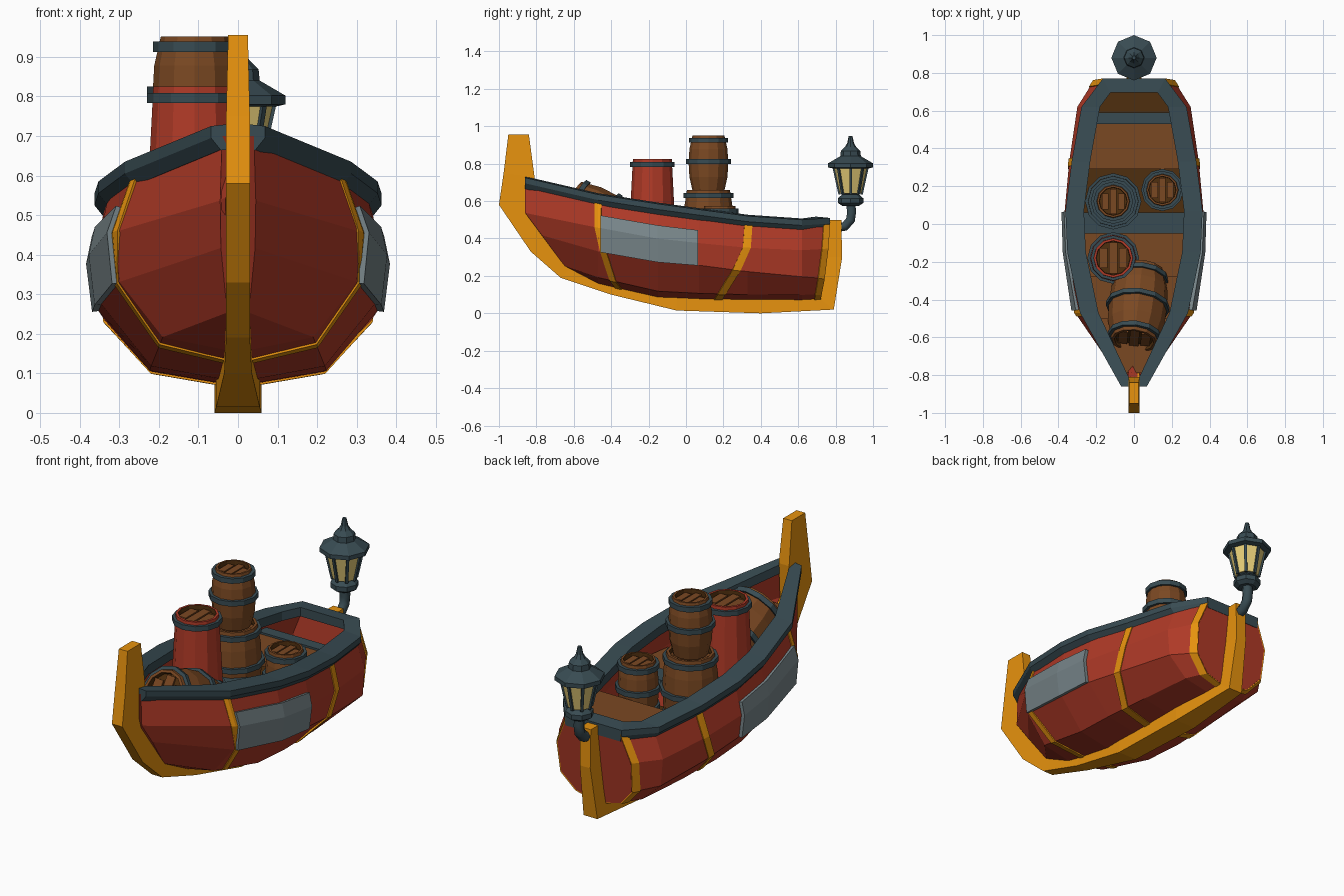
import bpy, bmesh, math
from mathutils import Vector, Matrix

cube = bpy.data.objects.get("Cube")
if cube:
    bpy.data.objects.remove(cube)


def material(name, code):
    """Flat material from an sRGB hex code."""
    rgb = [int(code[i:i + 2], 16) / 255 for i in (0, 2, 4)]
    lin = [c / 12.92 if c < 0.04 else ((c + 0.055) / 1.055) ** 2.4 for c in rgb]
    m = bpy.data.materials.new(name)
    m.use_nodes = True
    m.diffuse_color = (*lin, 1)
    m.node_tree.nodes["Principled BSDF"].inputs["Base Color"].default_value = (*lin, 1)
    return m


RED = material("red paint", "B03A27")
GOLD = material("gold trim", "E8930E")
SLATE = material("slate iron", "384B52")
STEEL = material("grey plate", "78868A")
WOOD = material("brown wood", "7A4822")
DARK = material("dark wood", "4E2E0E")
GLASS = material("lamp glass", "EED47C")


def grid(name, rows, mats, wrap=False, loop=False, caps=False, solid=0, offset=0, matrix=None, bands=None):
    """Skin rows of points; wrap closes each row, loop joins last row to first."""
    bm = bmesh.new()
    vs = [[bm.verts.new(p) for p in row] for row in rows]
    n, k = len(rows), len(rows[0])
    for i in range(n if loop else n - 1):
        a, b = vs[i], vs[(i + 1) % n]
        for j in range(k if wrap else k - 1):
            f = bm.faces.new((a[j], a[(j + 1) % k], b[(j + 1) % k], b[j]))
            if bands:
                f.material_index = bands[i]
    if caps:
        bm.faces.new(vs[0])
        bm.faces.new(vs[-1]).material_index = len(mats) - 1
    bmesh.ops.recalc_face_normals(bm, faces=bm.faces)
    me = bpy.data.meshes.new(name)
    bm.to_mesh(me)
    bm.free()
    for m in mats:
        me.materials.append(m)
    ob = bpy.data.objects.new(name, me)
    bpy.context.collection.objects.link(ob)
    if matrix:
        ob.matrix_world = matrix
    if solid:
        mod = ob.modifiers.new("thickness", "SOLIDIFY")
        mod.thickness, mod.offset, mod.use_even_offset = solid, offset, True


def flip(points):
    return [Vector((-p.x, p.y, p.z)) for p in points]


def mirrored(points):
    return points + flip(reversed(points))


# Hull stations: y, gunwale and widest half width, gunwale and keel height, chine fraction
STATIONS = [(-.86, .04, .045, .70, .22, .41), (-.47, .258, .312, .61, .16, .38),
            (-.15, .325, .36, .56, .085, .4), (.07, .335, .367, .53, .075, .4),
            (.33, .302, .343, .495, .07, .36), (.62, .25, .3, .475, .07, .31),
            (.77, .155, .212, .485, .075, .27)]
RAKE = {0: (0, 0, .09, .21, .26), 6: (0, -.01, -.03, -.045, -.05)}


def station_points(i):
    y, w, wide, top, keel, chine = STATIONS[i]
    section = ((w, 1), (wide, .66), (wide * .96, chine), (wide * .61, .07), (wide * .11, 0))
    return [Vector((x, y + dy, keel + (top - keel) * f))
            for (x, f), dy in zip(section, RAKE.get(i, (0,) * 5))]


HULL = [station_points(i) for i in range(len(STATIONS))]


def hull_at(level, y):
    """Point on the hull side at a fractional section level and a given y."""
    lo = min(int(level), 3)
    line = [s[lo].lerp(s[lo + 1], level - lo) for s in HULL]
    for a, b in zip(line, line[1:]):
        if y <= b.y:
            break
    return a.lerp(b, (y - a.y) / (b.y - a.y))


grid("hull", [mirrored(s) for s in HULL], [RED], caps=True, solid=.025, offset=-1)

# Gunwale rail, a closed loop with a bevelled underside
half = []
for i, (y, w, _, top, _, _) in enumerate(STATIONS):
    stern = i == len(STATIONS) - 1
    out, inn = w + (.01 if stern else .028), max(w - (.03 if stern else .07), .005)
    yi = y - .075 if stern else y
    half.append([Vector((w + .004, y, top - .035)), Vector((out, y, top - .005)),
                 Vector((out, y, top + .025)), Vector((inn, yi, top + .032)),
                 Vector((inn, yi, top - .015))])
grid("gunwale_rail", half + [flip(r) for r in reversed(half)], [SLATE], wrap=True, loop=True)


# Gold ribs wrapping the hull: y at each section level
def rib(name, ys, width):
    rows = [mirrored([hull_at(k, y + s * width / 2) for k, y in enumerate(ys)]) for s in (-1, 0, 1)]
    grid(name, rows, [GOLD], solid=.01)


rib("front_rib", (-.47, -.47, -.44, -.39, -.36), .035)
rib("middle_rib", (.335, .325, .27, .19, .17), .042)
rib("stern_rib", (.752, .742, .722, .707, .702), .034)

# Grey armour plates on both sides
for mirror, name in ((list, "left_plate"), (flip, "right_plate")):
    rows = [mirror([hull_at(k, y) for k in (.58, 1, 2)]) for y in (-.455, -.15, .065)]
    grid(name, rows, [STEEL], solid=.034)

# Stem, keel and sternpost as one timber: outer y z, inner y z, half width
TIMBER = [(-.95, .955, -.84, .955, .025), (-.975, .75, -.81, .73, .03), (-1, .58, -.82, .55, .03),
          (-.83, .33, -.71, .42, .03), (-.67, .19, -.58, .27, .03), (-.4, .1, -.38, .17, .035),
          (-.05, .015, -.05, .09, .055), (.4, 0, .4, .09, .06), (.79, .02, .7, .09, .04),
          (.835, .3, .74, .3, .03), (.83, .5, .75, .5, .03)]
grid("stem_and_keel", [[(-w, a, b), (w, a, b), (w, c, d), (-w, c, d)] for a, b, c, d, w in TIMBER],
     [GOLD], wrap=True, caps=True)


# Decks and beams fitted between the hull sides
def deck(name, ys, z, mat, thick=.03, level=1.5):
    rows = []
    for y in ys:
        x = hull_at(level, y).x - .03
        rows.append([(-x, y, z), (x, y, z), (x, y, z - thick), (-x, y, z - thick)])
    grid(name, rows, [mat], wrap=True, caps=True)


deck("bow_deck", (-.79, -.5), .53, WOOD, .02, .9)
deck("front_deck", (-.56, -.47, -.28), .41, WOOD)
deck("middle_deck", (-.28, -.15, -.05), .42, WOOD)
deck("cross_beam", (-.05, .06), .43, SLATE, .05)
deck("floor", (.05, .33, .62, .71), .29, DARK)
deck("bench", (.29, .33, .53), .41, WOOD)
deck("rear_beam", (.53, .59), .42, SLATE, .05)


# Turned parts
def lathe(name, prof, mats, segs=12, closed=False, matrix=None, bands=None):
    rows = [[(r * math.cos(t), r * math.sin(t), z)
             for t in (k * math.tau / segs for k in range(segs))] for r, z in prof]
    grid(name, rows, mats, wrap=True, loop=closed, caps=not closed, matrix=matrix, bands=bands)


def barrel(name, base, top, shape, hoops, mat=WOOD):
    """shape is (radius, height fraction); hoops are height fractions."""
    base, axis = Vector(base), Vector(top) - Vector(base)
    h = axis.length
    mw = Matrix.Translation(base) @ axis.to_track_quat('Z', 'Y').to_matrix().to_4x4()
    rt = shape[-1][0]
    prof = [(r, f * h) for r, f in shape] + [(rt * .88, h), (rt * .86, h - .025)]
    lathe(name, prof, [mat, DARK], matrix=mw, bands=[0] * len(shape) + [1])
    for n, f in enumerate(hoops):
        for (ra, fa), (rb, fb) in zip(shape, shape[1:]):
            if fa <= f <= fb:
                r = ra + (rb - ra) * (f - fa) / (fb - fa)
        z = f * h
        lathe(f"{name}_hoop_{n + 1}", [(r - .015, z - .013), (r + .014, z - .013),
                                       (r + .014, z + .013), (r - .015, z + .013)], [SLATE],
              closed=True, matrix=mw)
    # Lid boards
    for n, x in enumerate((-.5, 0, .5)):
        w, l = rt * .21, rt * (.78 if x == 0 else .5)
        rows = [[(x * rt - w, y, h - .018), (x * rt + w, y, h - .018)] for y in (-l, l)]
        grid(f"{name}_lid_board_{n + 1}", rows, [WOOD], solid=.008, matrix=mw)


def bulge(end, mid):
    return [(end, 0), (mid * .96, .25), (mid, .5), (mid * .96, .75), (end, 1)]


barrel("lower_barrel", (-.11, .12, .28), (-.11, .12, .66), bulge(.115, .135), (.15, .5, .92))
barrel("upper_barrel", (-.11, .12, .655), (-.11, .12, .952), bulge(.085, .106), (.53, .91))
barrel("small_barrel", (.15, .18, .29), (.15, .18, .575), bulge(.083, .098), (.15, .5, .9))
barrel("lying_barrel", (.04, -.25, .38), (0, -.62, .6), bulge(.12, .155), (.1, .5, .93))
barrel("red_tub", (-.11, -.18, .41), (-.11, -.18, .825), [(.125, 0), (.118, .35), (.104, 1)],
       (.1, .93), RED)

# Lantern on a bent pipe
curve = bpy.data.curves.new("lantern_pipe", "CURVE")
curve.dimensions = '3D'
curve.bevel_depth, curve.bevel_resolution = .028, 1
curve.use_fill_caps = True
path = [(.79, .455), (.85, .465), (.88, .5), (.885, .54), (.88, .61)]
spline = curve.splines.new("POLY")
spline.points.add(len(path) - 1)
for p, (y, z) in zip(spline.points, path):
    p.co = (0, y, z, 1)
curve.materials.append(SLATE)
bpy.context.collection.objects.link(bpy.data.objects.new("lantern_pipe", curve))

at = Matrix.Translation((0, .88, 0))
lathe("lantern_collar", [(.045, .575), (.068, .59), (.068, .615), (.045, .635), (.06, .645)],
      [SLATE], 8, matrix=at)
lathe("lantern_glass", [(.06, .64), (.092, .785)], [GLASS], 8, matrix=at)
lathe("lantern_roof", [(.098, .775), (.12, .78), (.12, .802), (.055, .84), (.052, .868),
                       (.03, .89), (.018, .91), (.01, .948)], [SLATE], 8, matrix=at)
for k in range(8):
    turn = at @ Matrix.Rotation(k * math.tau / 8, 4, 'Z')
    rows = [[(r - .008, -.007, z), (r + .004, -.007, z), (r + .004, .007, z), (r - .008, .007, z)]
            for r, z in ((.061, .635), (.094, .785))]
    grid(f"lantern_bar_{k + 1}", rows, [SLATE], wrap=True, caps=True, matrix=turn)
